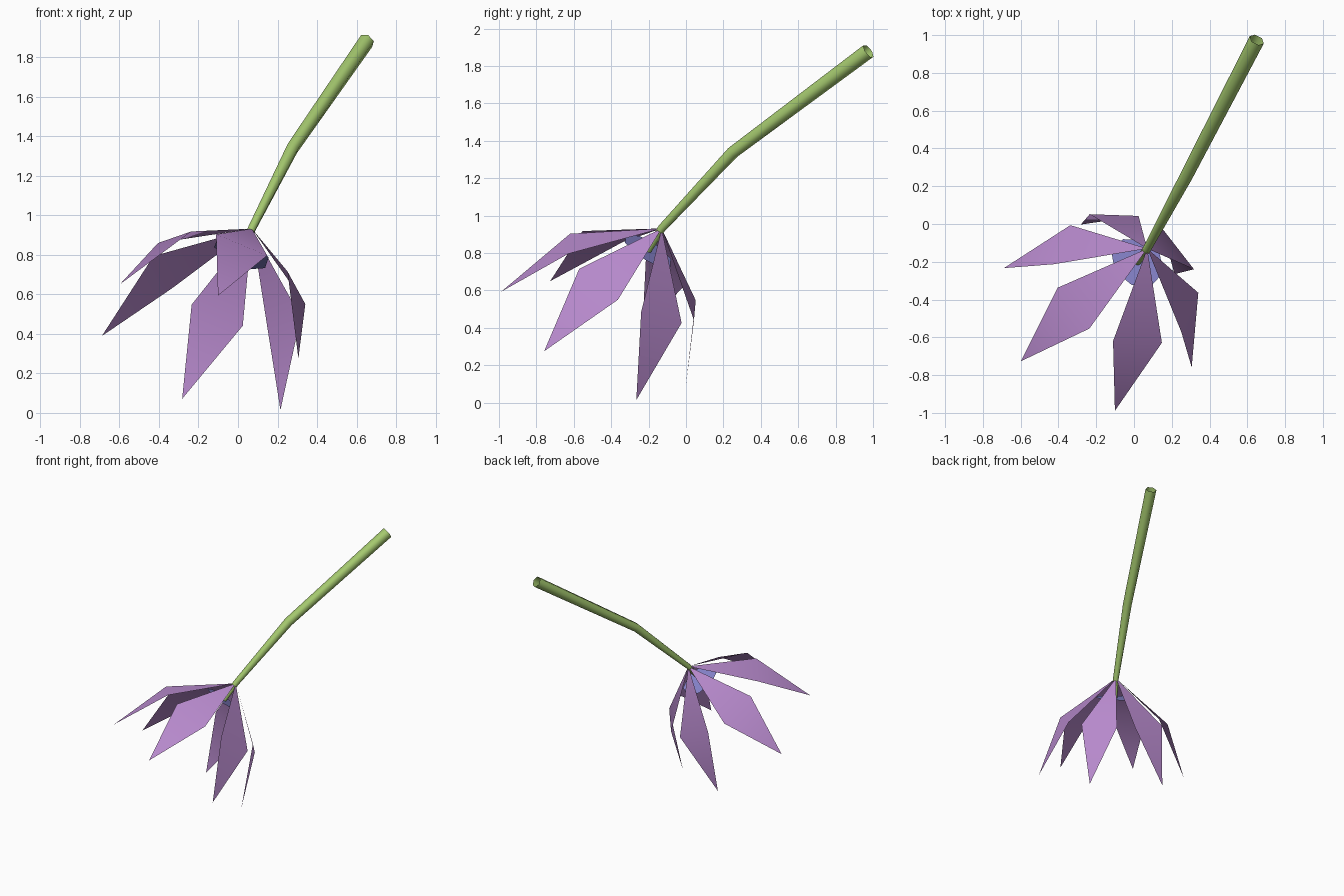
import bpy, math
from mathutils import Vector, Matrix

if "Cube" in bpy.data.objects:
    bpy.data.objects.remove(bpy.data.objects["Cube"])


def material(name, rgb):
    m = bpy.data.materials.new(name)
    m.diffuse_color = (*rgb, 1)
    m.use_nodes = True
    m.node_tree.nodes["Principled BSDF"].inputs["Base Color"].default_value = m.diffuse_color
    return m


PURPLE = material("petal purple", (0.47, 0.25, 0.60))
GREEN = material("stem green", (0.38, 0.59, 0.16))
BLUE = material("centre blue", (0.25, 0.24, 0.63))


def add_mesh(name, verts, faces, mat):
    me = bpy.data.meshes.new(name)
    me.from_pydata([tuple(v) for v in verts], [], faces)
    me.materials.append(mat)
    for p in me.polygons:
        p.use_smooth = True
    me.update()
    ob = bpy.data.objects.new(name, me)
    bpy.context.collection.objects.link(ob)
    return ob


# Flower frame: apex where the petals meet, axis pointing into the bloom
APEX = Vector((0.07, -0.13, 0.932))
axis = Vector((-0.349, -0.488, -0.80)).normalized()
u = Vector((0.09, -0.50, 0.26))
u = (u - axis * u.dot(axis)).normalized()
w = axis.cross(u)


def bloom(depth, radius, angle, side=0.0):
    """Point at a depth down the axis, out at an angle, shifted sideways."""
    out = u * math.cos(angle) + w * math.sin(angle)
    return APEX + axis * depth + out * radius + axis.cross(out) * side


# Six thin petals, each bent across its widest line
for i in range(6):
    a = i * math.tau / 6
    verts = [APEX, bloom(0.325, 0.385, a, -0.14),
             bloom(0.325, 0.385, a, 0.14), bloom(0.75, 0.565, a)]
    add_mesh(f"petal_{i + 1}", verts, [(0, 1, 2), (1, 3, 2)], PURPLE)

# Flat blue disc inside the bloom
N = 8
disc = [bloom(0.15, 0.15, (k + 0.5) * math.tau / N) for k in range(N)]
add_mesh("flower_centre", disc, [tuple(range(N))], BLUE)

# Bent, tapering stem reaching down to the disc
path = [(Vector((0.65, 0.975, 1.88)), 0.042), (Vector((0.275, 0.25, 1.338)), 0.034),
        (APEX.copy(), 0.022), (APEX + axis * 0.15, 0.018)]
SIDES = 6
verts, faces = [], []
for i, (p, r) in enumerate(path):
    before, after = path[max(i - 1, 0)][0], path[min(i + 1, len(path) - 1)][0]
    t = (after - before).normalized()
    side = t.cross(Vector((0, 0, 1))).normalized()
    up = side.cross(t)
    for k in range(SIDES):
        b = k * math.tau / SIDES
        verts.append(p + (side * math.cos(b) + up * math.sin(b)) * r)
for i in range(len(path) - 1):
    for k in range(SIDES):
        j = (k + 1) % SIDES
        faces.append((i * SIDES + k, i * SIDES + j, (i + 1) * SIDES + j, (i + 1) * SIDES + k))
add_mesh("stem", verts, faces, GREEN)
